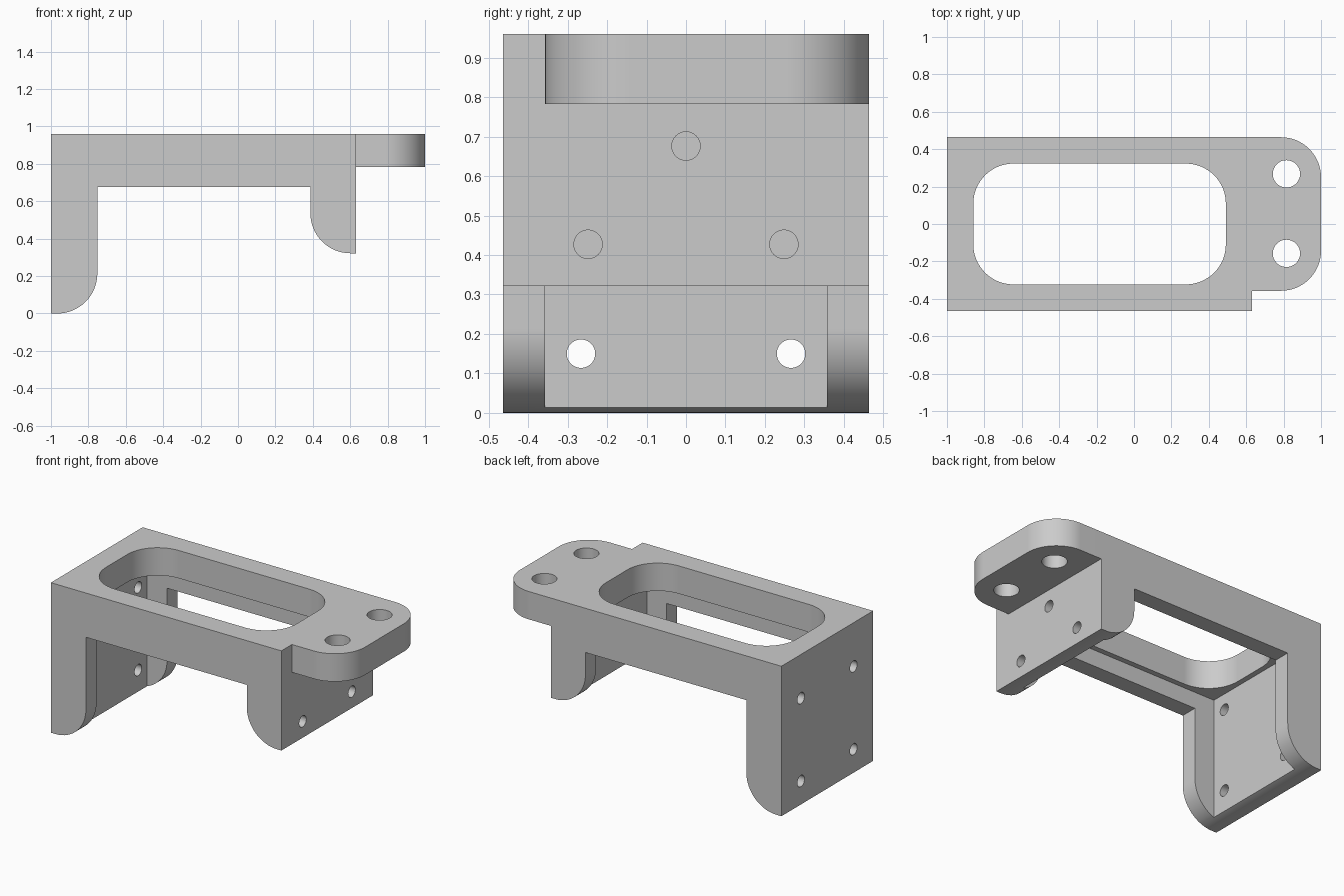
import bpy
import bmesh
from math import cos, sin, pi, radians
from mathutils import Vector

cube = bpy.data.objects.get("Cube")
if cube:
    bpy.data.objects.remove(cube, do_unlink=True)

HALF_Y, TOP, END = 0.464, 0.96, 0.632   # body half width, top height, right end
WALL, ROOF, ROUND = 0.107, 0.178, 0.214  # wall, roof thickness, corner radius
BORE = 0.036                             # screw hole radius

grey = bpy.data.materials.new("plain grey")
grey.use_nodes = True
grey.diffuse_color = (0.6, 0.6, 0.6, 1)
grey.node_tree.nodes["Principled BSDF"].inputs["Base Color"].default_value = grey.diffuse_color


def rounded(points, steps=16):
    """Outline from (u, v, radius) corners; right-angled corners with a radius become arcs."""
    out = []
    for i, (u, v, r) in enumerate(points):
        p = Vector((u, v))
        if not r:
            out.append(p)
            continue
        a = (Vector(points[i - 1][:2]) - p).normalized() * r
        b = (Vector(points[(i + 1) % len(points)][:2]) - p).normalized() * r
        for k in range(steps + 1):
            t = k / steps * pi / 2
            out.append(p + a + b - b * cos(t) - a * sin(t))
    return out


def circle(u, v, r, n=48):
    return [(u + r * cos(2 * pi * k / n), v + r * sin(2 * pi * k / n)) for k in range(n)]


def prism(name, outline, axis, low, high):
    """Extrude an outline along x, y or z."""
    place = {"x": lambda u, v, w: (w, u, v),
             "y": lambda u, v, w: (u, w, v),
             "z": lambda u, v, w: (u, v, w)}[axis]
    bm = bmesh.new()
    face = bm.faces.new([bm.verts.new(place(u, v, low)) for u, v in outline])
    new = bmesh.ops.extrude_face_region(bm, geom=[face])["geom"]
    bmesh.ops.translate(bm, vec=Vector(place(0, 0, high - low)),
                        verts=[g for g in new if isinstance(g, bmesh.types.BMVert)])
    bmesh.ops.recalc_face_normals(bm, faces=bm.faces)
    mesh = bpy.data.meshes.new(name)
    bm.to_mesh(mesh)
    bm.free()
    mesh.materials.append(grey)
    obj = bpy.data.objects.new(name, mesh)
    bpy.context.collection.objects.link(obj)
    return obj


def combine(target, tool, operation):
    """Apply a boolean and discard the tool."""
    mod = target.modifiers.new("boolean", "BOOLEAN")
    mod.operation, mod.solver, mod.object = operation, "EXACT", tool
    bpy.context.view_layer.update()
    graph = bpy.context.evaluated_depsgraph_get()
    mesh = bpy.data.meshes.new_from_object(target.evaluated_get(graph))
    target.modifiers.remove(mod)
    target.data = mesh
    bpy.data.objects.remove(tool, do_unlink=True)


# Bridge-shaped body with a long and a short rounded leg
side_profile = rounded([
    (-1, TOP, 0), (-1, 0, 0), (-0.752, 0, ROUND), (-0.752, 0.677, 0),
    (0.387, 0.677, 0), (0.387, 0.322, ROUND), (END, 0.322, 0), (END, TOP, 0)])
bracket = prism("mounting_bracket", side_profile, "y", -HALF_Y, HALF_Y)

# Hollow underside, leaving end plates and side walls
inner = HALF_Y - WALL
left, right = -1 + WALL, END - WALL
cavity = [(left, -inner), (right, -inner), (right, inner), (left, inner)]
combine(bracket, prism("cavity_cutter", cavity, "z", -0.1, TOP - ROOF), "DIFFERENCE")

# Rounded window through the roof
lip = 0.034
u0, u1, v = left + lip, right - lip, inner - lip
window = rounded([(u0, -v, ROUND), (u1, -v, ROUND), (u1, v, ROUND), (u0, v, ROUND)])
combine(bracket, prism("window_cutter", window, "z", 0.6, 1.1), "DIFFERENCE")

# Overhanging tab, rooted inside the short end plate
tab = rounded([(END - 0.05, -inner, 0), (1, -inner, ROUND), (1, HALF_Y, ROUND),
               (END - 0.05, HALF_Y, 0)])
combine(bracket, prism("tab", tab, "z", TOP - ROOF, TOP), "UNION")

# Large holes through the tab
for y in (-0.157, 0.268):
    combine(bracket, prism("tab_hole", circle(0.815, y, 0.073), "z", 0.7, 1.1), "DIFFERENCE")

# Four screw holes in the long leg
for y in (-0.266, 0.266):
    for z in (0.15, 0.68):
        combine(bracket, prism("leg_hole", circle(y, z, BORE), "x", -1.1, -0.8), "DIFFERENCE")

# Three screw holes in the short leg
for y, z in ((-0.248, 0.427), (0.248, 0.427), (0, 0.676)):
    combine(bracket, prism("plate_hole", circle(y, z, BORE), "x", 0.45, 0.75), "DIFFERENCE")

# Smooth the curved walls, keep flat faces flat
bpy.ops.object.select_all(action="DESELECT")
bracket.select_set(True)
bpy.context.view_layer.objects.active = bracket
bpy.ops.object.shade_smooth_by_angle(angle=radians(30))
normals = bracket.modifiers.new("flat faces", "WEIGHTED_NORMAL")
normals.keep_sharp = True
